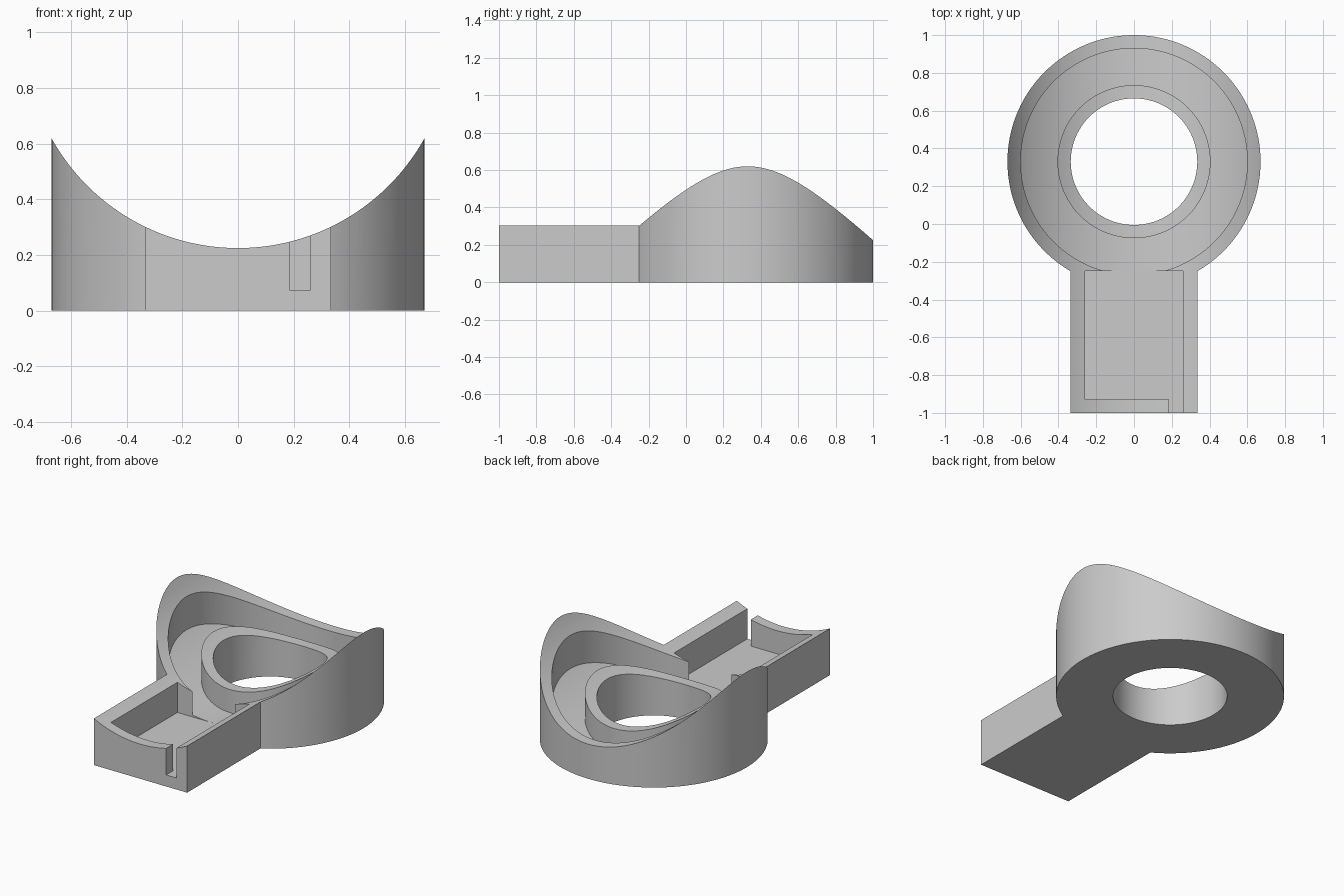
import bpy, bmesh, math
from mathutils import Vector

if "Cube" in bpy.data.objects:
    bpy.data.objects.remove(bpy.data.objects["Cube"], do_unlink=True)

RING_Y = 0.33      # centre of the round part
SADDLE_Z = 0.991   # axis height of the saddle curve
SADDLE_R = 0.766
WALL = 0.07
FLOOR = 0.075

grey = bpy.data.materials.new("plain grey")
grey.use_nodes = True
grey.diffuse_color = (0.6, 0.6, 0.6, 1)
grey.node_tree.nodes["Principled BSDF"].inputs["Base Color"].default_value = (0.6, 0.6, 0.6, 1)


def extrude(name, points, move):
    """Solid made by sweeping a closed outline along a vector."""
    bm = bmesh.new()
    face = bm.faces.new([bm.verts.new(p) for p in points])
    out = bmesh.ops.extrude_face_region(bm, geom=[face])
    verts = [v for v in out["geom"] if isinstance(v, bmesh.types.BMVert)]
    bmesh.ops.translate(bm, verts=verts, vec=Vector(move))
    bmesh.ops.recalc_face_normals(bm, faces=bm.faces[:])
    mesh = bpy.data.meshes.new(name)
    bm.to_mesh(mesh)
    bm.free()
    mesh.materials.append(grey)
    obj = bpy.data.objects.new(name, mesh)
    bpy.context.collection.objects.link(obj)
    return obj


def circle(r, n=160):
    return [(r * math.cos(2 * math.pi * i / n), r * math.sin(2 * math.pi * i / n)) for i in range(n)]


def upright(name, r, z0, z1):
    return extrude(name, [(x, y + RING_Y, z0) for x, y in circle(r)], (0, 0, z1 - z0))


def lengthwise(name, r):
    return extrude(name, [(x, -2, z + SADDLE_Z) for x, z in circle(r, 240)], (0, 4, 0))


def combine(target, tool, operation):
    """Apply a boolean and discard the tool."""
    tool.hide_render = True
    mod = target.modifiers.new("cut", "BOOLEAN")
    mod.operation, mod.object, mod.solver = operation, tool, "EXACT"
    bpy.ops.object.select_all(action="DESELECT")
    bpy.context.view_layer.objects.active = target
    target.select_set(True)
    bpy.ops.object.modifier_apply(modifier=mod.name)
    bpy.data.objects.remove(tool, do_unlink=True)


# Round body with a straight arm
body = upright("saddle_body", 0.67, 0, 0.8)
arm = extrude("arm", [(-0.335, -1, 0), (0.335, -1, 0), (0.335, 0, 0), (-0.335, 0, 0)], (0, 0, 0.8))
combine(body, arm, "UNION")

# Saddle-shaped top and central hole
combine(body, lengthwise("saddle_cutter", SADDLE_R), "DIFFERENCE")
combine(body, upright("hole_cutter", 0.335, -1, 2), "DIFFERENCE")

# Ring channel whose floor follows the saddle
channel = upright("channel_cutter", 0.67 - WALL, -0.5, 1.5)
combine(channel, upright("channel_core", 0.335 + WALL, -1, 2), "DIFFERENCE")
combine(channel, lengthwise("channel_floor", SADDLE_Z - FLOOR), "INTERSECT")
combine(body, channel, "DIFFERENCE")

# Flat arm pocket with a slot through the end wall
inner, end = 0.335 - WALL - 0.005, -1 + WALL
outline = [(-inner, end), (0.185, end), (0.185, -1.2), (inner, -1.2), (inner, -0.25), (-inner, -0.25)]
pocket = extrude("pocket_cutter", [(x, y, FLOOR) for x, y in outline], (0, 0, 1))
combine(body, pocket, "DIFFERENCE")

# Smooth curved walls, keep crisp edges
bpy.context.view_layer.objects.active = body
body.select_set(True)
bpy.ops.object.shade_smooth_by_angle(angle=math.radians(25))
